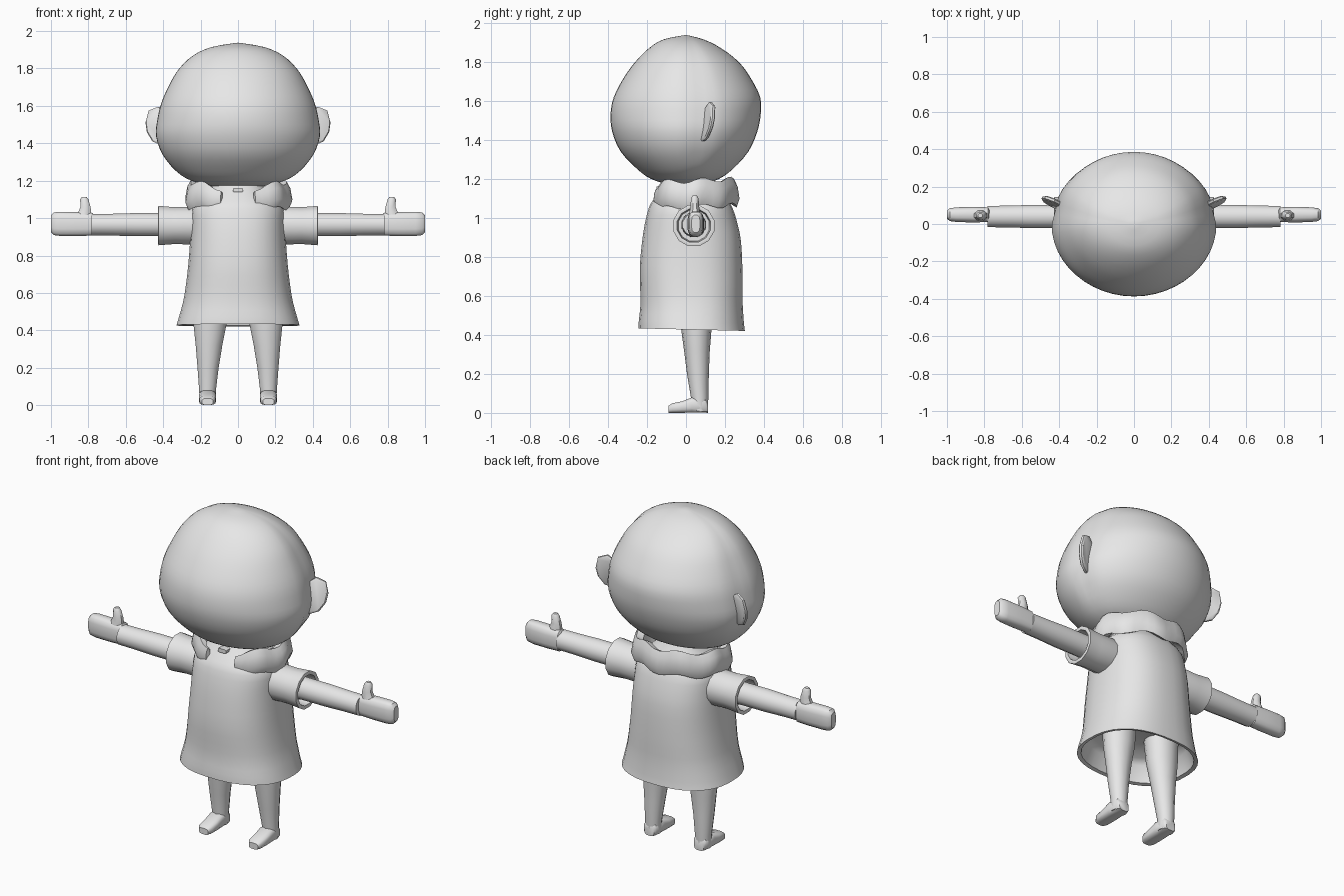
import bpy, bmesh, math
from mathutils import Vector as V

if "Cube" in bpy.data.objects:
    bpy.data.objects.remove(bpy.data.objects["Cube"])

clay = bpy.data.materials.new("light_grey")
clay.diffuse_color = (0.8, 0.8, 0.8, 1)
clay.use_nodes = True
clay.node_tree.nodes["Principled BSDF"].inputs["Base Color"].default_value = clay.diffuse_color


def power(c, p):
    return math.copysign(abs(c) ** (2 / p), c)


def ring(center, u, v, n=12, p=2.0):
    """Closed rounded outline around a centre, spanned by u and v."""
    c, u, v = V(center), V(u), V(v)
    out = []
    for i in range(n):
        a = 2 * math.pi * (i + 0.5) / n
        out.append(c + u * power(math.cos(a), p) + v * power(math.sin(a), p))
    return out


def spline(rows, steps):
    """Smoothly refine rows of numbers (Catmull-Rom)."""
    r = [rows[0]] + list(rows) + [rows[-1]]
    out = []
    for i in range(1, len(r) - 2):
        for s in range(steps):
            t = s / steps
            out.append([0.5 * (2 * b + (c - a) * t + (2 * a - 5 * b + 4 * c - d) * t * t
                               + (3 * b - a - 3 * c + d) * t ** 3)
                        for a, b, c, d in zip(*r[i - 1:i + 3])])
    return out + [list(rows[-1])]


def loft(name, rings, mirror=False, angle=40):
    """Skin a list of rings, close both ends and shade."""
    bm = bmesh.new()
    loops = [[bm.verts.new(p) for p in r] for r in rings]
    n = len(loops[0])
    for a, b in zip(loops, loops[1:]):
        for i in range(n):
            j = (i + 1) % n
            bm.faces.new((a[i], a[j], b[j], b[i]))
    bm.faces.new(loops[0][::-1])
    bm.faces.new(loops[-1])
    bmesh.ops.remove_doubles(bm, verts=bm.verts, dist=0.0005)
    bmesh.ops.recalc_face_normals(bm, faces=bm.faces)
    mesh = bpy.data.meshes.new(name)
    bm.to_mesh(mesh)
    bm.free()
    mesh.materials.append(clay)
    ob = bpy.data.objects.new(name, mesh)
    bpy.context.collection.objects.link(ob)
    bpy.ops.object.select_all(action='DESELECT')
    ob.select_set(True)
    bpy.context.view_layer.objects.active = ob
    bpy.ops.object.shade_smooth_by_angle(angle=math.radians(angle))
    if mirror:
        ob.modifiers.new("mirror", 'MIRROR')
    return ob


# Head: height, half width, front depth, back depth
head_rows = [(1.165, 0, 0, 0), (1.172, .14, .09, .09), (1.20, .25, .18, .17),
             (1.25, .33, .25, .24), (1.34, .405, .335, .32), (1.44, .44, .378, .365),
             (1.53, .432, .387, .383), (1.62, .41, .37, .38), (1.72, .365, .318, .33),
             (1.80, .315, .26, .27), (1.87, .24, .19, .18), (1.915, .14, .115, .09),
             (1.938, 0, 0, 0)]
head = []
for z, rx, yf, yb in spline(head_rows, 3):
    pts = []
    for i in range(48):
        a = 2 * math.pi * i / 48
        c, s = math.cos(a), math.sin(a)
        # shallow groove just behind the side seam
        d = math.asin(max(-1, min(1, s)))
        groove = 1 - .03 * math.exp(-((d - .2) / .14) ** 2) * (1 if z > 1.3 else 0.3)
        pts.append((rx * c * groove, s * (yb if s > 0 else yf), z))
    head.append(pts)
loft("head", head, angle=50)

# Ears: thin plates swept backwards
ear_outline = [(.37, 1.39), (.42, 1.395), (.455, 1.41), (.485, 1.46), (.492, 1.51),
               (.475, 1.575), (.425, 1.595), (.37, 1.55)]
ear = []
for off, k in ((-.012, .9), (-.006, 1), (.006, 1), (.012, .9)):
    pts = []
    for x, z in ear_outline:
        x, z = .42 + (x - .42) * k, 1.495 + (z - 1.495) * k
        pts.append((x - .43 * off, .112 + .42 * (x - .43) + .15 * (z - 1.495) + .9 * off, z))
    ear.append(pts)
loft("ear", ear, True, 35)

# Coat: height, half width, front y, back y, then the inner hem
coat_rows = [(.43, .33, -.245, .303), (.47, .318, -.243, .298), (.55, .295, -.235, .292),
             (.64, .28, -.236, .292), (.75, .267, -.238, .29), (.88, .257, -.226, .283),
             (.97, .252, -.212, .265), (1.05, .245, -.192, .24), (1.09, .21, -.17, .215),
             (1.15, .15, -.12, .17), (1.20, .12, -.08, .14)]
coat_rows = [(.56, .24, -.18, .23), (.53, .28, -.205, .26), (.435, .308, -.225, .283)] + spline(coat_rows, 2)
coat = []
for z, rx, yf, yb in coat_rows:
    r = ring((0, (yf + yb) / 2, z), (rx, 0, 0), (0, (yb - yf) / 2, 0), 32, 2.4)
    if z < .5:
        for q in r:
            q.z -= .02 * (q.y + .1) * 1.2
    coat.append(r)
loft("coat", coat, angle=50)

# Ruffled collar, open at the front
section = [(.97, 1.05), (1.03, 1.09), (.99, 1.15), (.92, 1.185), (.78, 1.17), (.76, 1.08)]
collar = []
steps = 40
for i in range(steps + 1):
    t = -1 + 2 * i / steps
    a = math.pi / 2 + t * (math.pi - .36)
    end = min(1, (1 - abs(t)) / .12)          # narrows toward the opening
    wave = math.cos(a * 9)
    back = .5 + .5 * math.sin(a)
    pts = []
    for r, z in section:
        r = .9 + (r - .9) * (.45 + .55 * end) + .018 * wave
        z = 1.12 + (z - 1.12) * (.55 + .45 * end) + .012 * math.sin(a * 7) + .018 * back - .003
        pts.append((.278 * r * math.cos(a), .038 + .228 * r * math.sin(a), z))
    collar.append(pts)
loft("collar", collar, angle=45)

# Small neck fastener
loft("neck_clasp", [ring((0, y, 1.15), (.028, 0, 0), (0, 0, .012), 8, 4)
                    for y in (-.15, -.08)])

# Sleeves with hollow cuffs, and arms
loft("sleeve", [ring((x, .04, .96), (0, r, 0), (0, 0, r), 12)
                for x, r in ((.16, .09), (.24, .105), (.34, .102), (.425, .109), (.428, .1),
                             (.425, .088), (.36, .082))], True)
loft("arm", [ring((x, .04, .965), (0, r, 0), (0, 0, r), 12)
             for x, r in ((.3, .066), (.43, .064), (.55, .064), (.68, .06), (.782, .059))], True)

# Mitten hands: x, half depth, bottom, top
hand_rows = [(.772, .03, .92, 1.02), (.78, .04, .905, 1.03), (.86, .043, .903, 1.033),
             (.95, .04, .903, 1.035), (.985, .035, .908, 1.032), (1.0, .022, .925, 1.015)]
loft("hand", [ring((x, .05, (a + b) / 2), (0, d, 0), (0, 0, (b - a) / 2), 12, 3)
              for x, d, a, b in hand_rows], True)
thumb_rows = [(.98, .83, .045, .034), (1.03, .82, .038, .029), (1.06, .815, .029, .024),
              (1.10, .822, .024, .021), (1.114, .822, .013, .012)]
loft("thumb", [ring((x, .045, z), (rx, 0, 0), (0, ry, 0), 8)
               for z, x, rx, ry in thumb_rows], True)

# Legs: height, x, half width, y, half depth
leg_rows = [(.6, .145, .1, .05, .088), (.43, .15, .09, .053, .078), (.32, .155, .073, .056, .066),
            (.2, .16, .058, .061, .056), (.08, .163, .046, .07, .045), (.01, .163, .043, .07, .04)]
loft("leg", [ring((x, y, z), (rx, 0, 0), (0, ry, 0), 14)
             for z, x, rx, y, ry in leg_rows], True)

# Feet: y, half width, height
foot_rows = [(.112, .032, .055), (.1, .042, .075), (.03, .046, .08), (-.02, .046, .06),
             (-.07, .043, .05), (-.09, .03, .036)]
loft("foot", [ring((.163, y, h / 2), (rx, 0, 0), (0, 0, h / 2), 12, 3.2)
              for y, rx, h in foot_rows], True)
